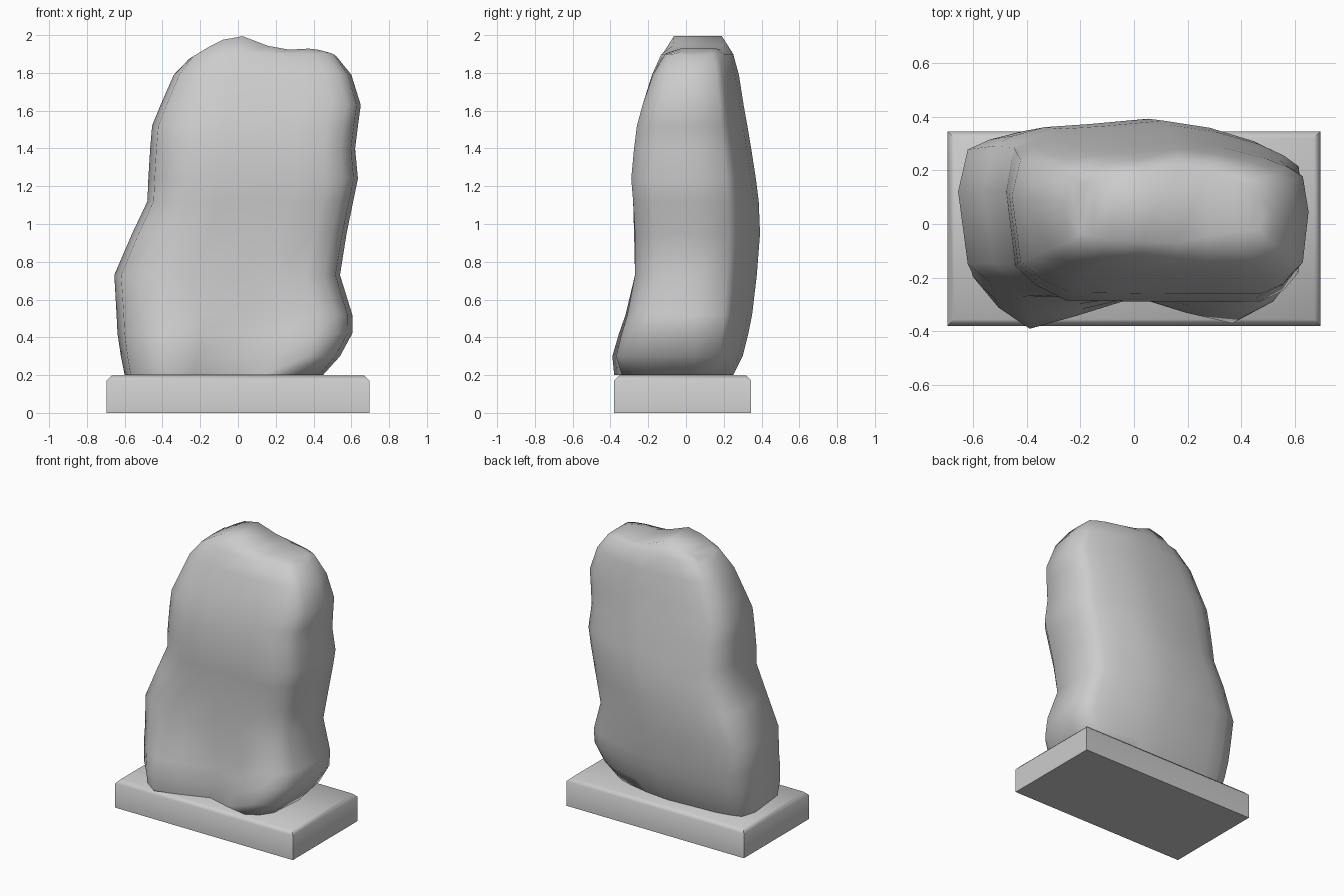
import bpy, bmesh, math

if "Cube" in bpy.data.objects:
    bpy.data.objects.remove(bpy.data.objects["Cube"])


def finish(bm, name, angle):
    bmesh.ops.recalc_face_normals(bm, faces=bm.faces)
    mesh = bpy.data.meshes.new(name)
    bm.to_mesh(mesh)
    bm.free()
    ob = bpy.data.objects.new(name, mesh)
    bpy.context.collection.objects.link(ob)
    bpy.ops.object.select_all(action='DESELECT')
    bpy.context.view_layer.objects.active = ob
    ob.select_set(True)
    bpy.ops.object.shade_smooth_by_angle(angle=math.radians(angle))
    return ob


# Plinth: box with chamfered top rim
bm = bmesh.new()
bmesh.ops.create_cube(bm, size=1)
for v in bm.verts:
    v.co = (v.co.x * 1.39, v.co.y * 0.725 - 0.0175, (v.co.z + 0.5) * 0.197)
rim = [e for e in bm.edges if all(v.co.z > 0.1 for v in e.verts)]
bmesh.ops.bevel(bm, geom=rim, offset=0.025, segments=1, affect='EDGES')
finish(bm, "plinth", 50)

# Standing stone: z, left, right, front-left y, front-middle y, front-right y, back y
rows = [
    (0.20, -.600, .45, -.38, -.26, -.34, .25),
    (0.30, -.620, .54, -.39, -.27, -.37, .30),
    (0.42, -.638, .605, -.355, -.265, -.34, .33),
    (0.52, -.643, .605, -.32, -.265, -.31, .35),
    (0.73, -.655, .54, -.27, -.27, -.27, .375),
    (0.95, -.560, .575, -.265, -.275, -.27, .392),
    (1.12, -.480, .61, -.275, -.28, -.28, .385),
    (1.24, -.475, .635, -.285, -.29, -.29, .37),
    (1.40, -.465, .62, -.27, -.275, -.275, .345),
    (1.52, -.455, .635, -.255, -.26, -.26, .325),
    (1.63, -.410, .65, -.22, -.23, -.23, .305),
    (1.79, -.340, .60, -.17, -.18, -.175, .28),
    (1.90, -.260, .52, -.12, -.13, -.11, .25),
    (2.10, -.220, .48, -.06, -.07, -.03, .20),
]
crest = [(-.7, 1.3), (-.455, 1.52), (-.325, 1.83), (-.25, 1.88), (-.1, 1.97), (.01, 2.0),
         (.1, 1.965), (.22, 1.92), (.4, 1.93), (.51, 1.9), (.6, 1.80), (.65, 1.63), (.8, 1.3)]
cols = [.03, .10, .20, .35, .54, .70, .85, .93, .98]
front_w = [.55, .80, 1, 1, 1, 1, 1, .85, .62]
back_w = [.74, .84, .92, .95, 1, .93, .80, .69, .58]
mix = [(1, 0, 0), (1, 0, 0), (1, 0, 0), (.6, .4, 0), (0, 1, 0), (0, .4, .6), (0, 0, 1), (0, 0, 1), (0, 0, 1)]


def crest_z(x):
    for (x0, z0), (x1, z1) in zip(crest, crest[1:]):
        if x0 <= x <= x1:
            return z0 + (z1 - z0) * (x - x0) / (x1 - x0)
    return 1.3


bm = bmesh.new()
rings = []
n = len(cols)
for i, (z, l, r, fl, fm, fr, b) in enumerate(rows):
    xs = [l + (r - l) * u for u in cols]
    front = [(x, w * (m[0] * fl + m[1] * fm + m[2] * fr)) for x, w, m in zip(xs, front_w, mix)]
    back = [(x, w * b) for x, w in zip(xs, back_w)]
    loop = [(l, .32 * b)] + front + [(r, .15 * b)] + back[::-1]
    rings.append([bm.verts.new((x, y, min(z, crest_z(x)) if i > 11 else z)) for x, y in loop])

for a, c in zip(rings, rings[1:]):
    for i in range(len(a)):
        j = (i + 1) % len(a)
        bm.faces.new((a[i], a[j], c[j], c[i]))

# Caps bridge the front points to the back points
for ring in (rings[0], rings[-1]):
    f, k = ring[1:n + 1], ring[n + 2:][::-1]
    bm.faces.new((ring[0], f[0], k[0]))
    bm.faces.new((ring[n + 1], k[-1], f[-1]))
    for i in range(n - 1):
        bm.faces.new((f[i], f[i + 1], k[i + 1], k[i]))
finish(bm, "standing_stone", 60)
